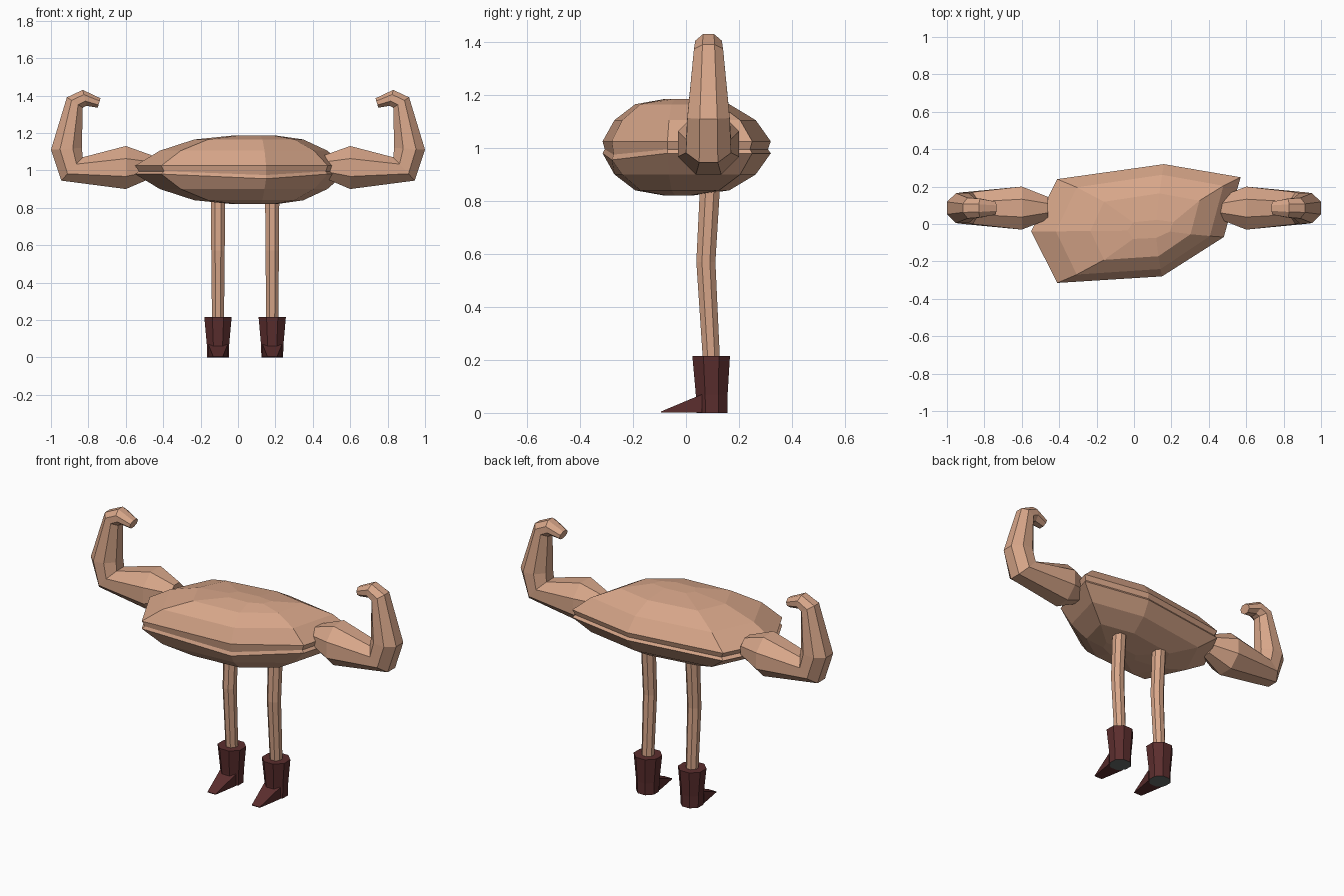
import bpy, math
from mathutils import Vector

cube = bpy.data.objects.get("Cube")
if cube:
    bpy.data.objects.remove(cube, do_unlink=True)


def material(name, rgb):
    m = bpy.data.materials.new(name)
    m.use_nodes = True
    m.diffuse_color = (*rgb, 1)
    m.node_tree.nodes["Principled BSDF"].inputs["Base Color"].default_value = (*rgb, 1)
    return m


SKIN = material("skin", (0.68, 0.38, 0.25))
LEATHER = material("dark_red_leather", (0.105, 0.027, 0.027))
SOLE = material("grey_sole", (0.13, 0.15, 0.14))


def loft(name, rings, mats):
    """Skin a list of equal-length rings and close both ends."""
    n = len(rings[0])
    verts = [v for ring in rings for v in ring]
    faces = [tuple(range(n))[::-1]]
    for r in range(len(rings) - 1):
        for i in range(n):
            j = (i + 1) % n
            faces.append((r * n + i, r * n + j, r * n + n + j, r * n + n + i))
    faces.append(tuple(range(len(verts) - n, len(verts))))
    mesh = bpy.data.meshes.new(name)
    mesh.from_pydata(verts, [], faces)
    for m in mats:
        mesh.materials.append(m)
    obj = bpy.data.objects.new(name, mesh)
    bpy.context.collection.objects.link(obj)
    return obj


def octagon(c, u, v):
    """Flat-sided octagon with half-axes u and v."""
    c, u, v = Vector(c), Vector(u), Vector(v)
    k = 1 / math.cos(math.pi / 8)
    angles = [math.pi / 8 + i * math.pi / 4 for i in range(8)]
    return [c + u * k * math.cos(a) + v * k * math.sin(a) for a in angles]


# Body: an irregular outline stacked in layers, with a groove for the mouth
outline = [(-.55, -.04), (-.41, -.315), (.15, -.28), (.48, -.07),
           (.57, .25), (.16, .32), (-.41, .24)]
cx, cy = .11, -.035
layers = [(.82, .22, .16, 0), (.84, .52, .56, 0), (.90, .8, .84, 0),
          (.98, 1, 1, .025), (.995, .97, .97, .02), (1.025, 1, 1, 0),
          (1.105, .8, .84, 0), (1.165, .52, .56, 0), (1.185, .22, .16, 0)]
body_rings = []
for z, sx, sy, dip in layers:
    body_rings.append([(cx + (x - cx) * sx, cy + (y - cy) * sy,
                        z - (dip if i == 2 else 0))
                       for i, (x, y) in enumerate(outline)])
loft("body", body_rings, [SKIN])

# Arms: flexed, each ring given by its outer point, inner point and half depth
arm_rings = [((.46, .96), (.46, 1.08), .06),
             ((.60, .90), (.60, 1.13), .115),
             ((.945, .945), (.83, 1.07), .085),
             ((1.0, 1.11), (.835, 1.12), .08),
             ((.915, 1.39), (.83, 1.335), .055),
             ((.83, 1.43), (.81, 1.345), .05),
             ((.735, 1.385), (.75, 1.335), .035)]


def arm(name, side):
    rings = []
    for (ox, oz), (ix, iz), depth in arm_rings:
        rings.append(octagon((side * (ox + ix) / 2, .085, (oz + iz) / 2),
                             (side * (ox - ix) / 2, 0, (oz - iz) / 2),
                             (0, side * depth, 0)))
    loft(name, rings, [SKIN])


def flat_ring(x, y, z, rx, ry):
    return octagon((x, y, z), (rx, 0, 0), (0, ry, 0))


def leg(side, x):
    # Slightly bent leg
    loft(side + "_leg", [flat_ring(x, .097, .18, .032, .032),
                         flat_ring(x, .075, .57, .036, .036),
                         flat_ring(x, .092, .88, .038, .038)], [SKIN])
    # Flared boot shaft with a grey underside
    boot = loft(side + "_boot", [flat_ring(x, .098, 0, .058, .058),
                                 flat_ring(x, .097, .07, .06, .06),
                                 flat_ring(x, .095, .215, .073, .071)],
                [LEATHER, SOLE])
    boot.data.polygons[0].material_index = 1
    # Wedge toe pointing forward
    loft(side + "_boot_toe",
         [[(x - w, y, .001), (x + w, y, .001), (x + w, y, h), (x - w, y, h)]
          for w, y, h in ((.026, -.095, .005), (.052, .06, .07))], [LEATHER])


for side, s, leg_x in (("left", 1, .183), ("right", -1, -.107)):
    arm(side + "_arm", s)
    leg(side, leg_x)

# Make every surface face outwards
import bmesh
for obj in bpy.context.collection.objects:
    if obj.type == 'MESH' and obj.data.materials:
        bm = bmesh.new()
        bm.from_mesh(obj.data)
        bmesh.ops.recalc_face_normals(bm, faces=bm.faces)
        bm.to_mesh(obj.data)
        bm.free()
